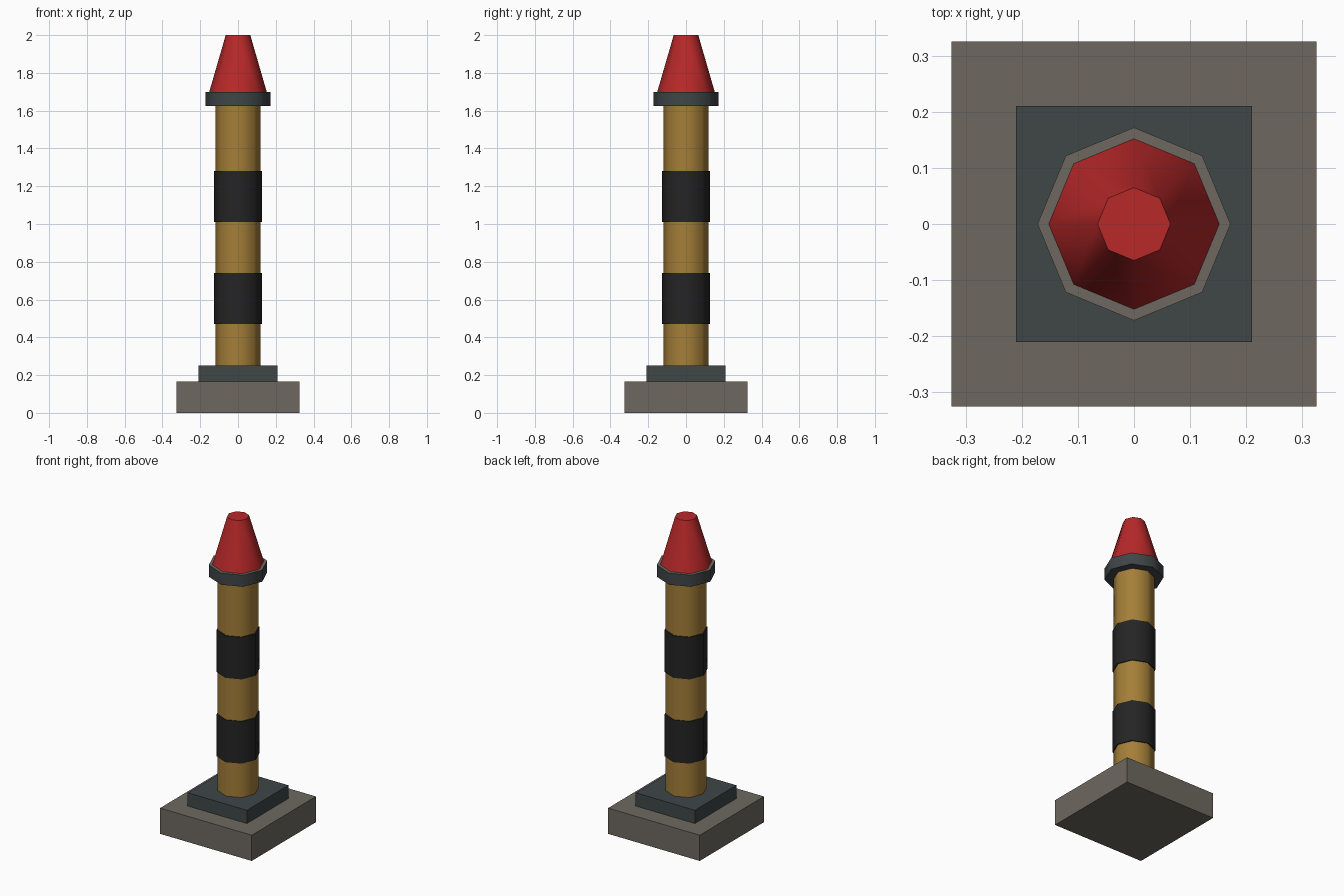
import bpy
import math

cube = bpy.data.objects.get("Cube")
if cube:
    bpy.data.objects.remove(cube, do_unlink=True)


def material(name, rgb):
    mat = bpy.data.materials.new(name)
    mat.use_nodes = True
    mat.diffuse_color = (*rgb, 1)
    mat.node_tree.nodes["Principled BSDF"].inputs["Base Color"].default_value = (*rgb, 1)
    return mat


stone = material("stone grey", (0.155, 0.14, 0.117))
slate = material("dark slate", (0.05, 0.061, 0.064))
ochre = material("ochre yellow", (0.37, 0.21, 0.04))
black = material("soft black", (0.018, 0.018, 0.018))
red = material("signal red", (0.48, 0.021, 0.022))


def block(name, half, z0, z1, mat):
    bpy.ops.mesh.primitive_cube_add(size=1, location=(0, 0, (z0 + z1) / 2))
    obj = bpy.context.object
    obj.name = name
    obj.scale = (2 * half, 2 * half, z1 - z0)
    bpy.ops.object.transform_apply(location=False, rotation=False, scale=True)
    obj.data.materials.append(mat)
    return obj


def octagon(name, r0, r1, z0, z1, mat):
    """Eight-sided frustum with corners on the axes and smooth sides."""
    bpy.ops.mesh.primitive_cone_add(vertices=8, radius1=r0, radius2=r1,
                                    depth=z1 - z0, location=(0, 0, (z0 + z1) / 2))
    obj = bpy.context.object
    obj.name = name
    obj.data.materials.append(mat)
    bpy.ops.object.shade_smooth_by_angle(angle=math.radians(50))
    return obj


# Stepped square foot
block("base_slab", 0.325, 0, 0.165, stone)
block("plinth", 0.21, 0.165, 0.25, slate)

# Post with two dark bands
octagon("post", 0.12, 0.12, 0.25, 1.625, ochre)
for name, z in (("lower_band", 0.47), ("upper_band", 1.01)):
    octagon(name, 0.126, 0.126, z, z + 0.27, black)

# Collar with a stone-coloured upper face
collar = octagon("collar", 0.172, 0.172, 1.625, 1.70, slate)
collar.data.materials.append(stone)
for face in collar.data.polygons:
    if face.normal.z > 0.9:
        face.material_index = 1

# Blunt cone cap
octagon("cap", 0.152, 0.065, 1.70, 2.0, red)
